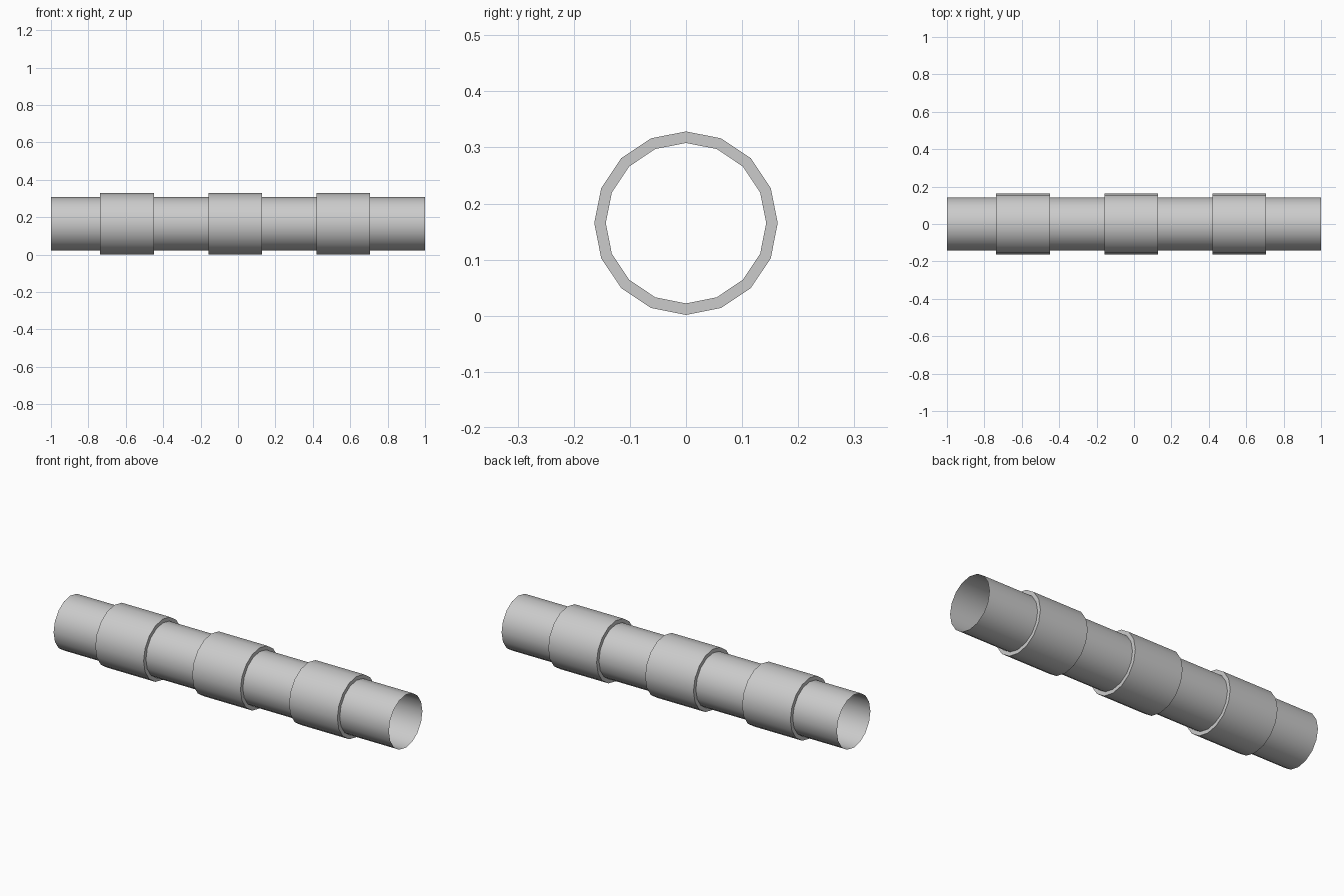
import bpy, bmesh, math

if "Cube" in bpy.data.objects:
    bpy.data.objects.remove(bpy.data.objects["Cube"])

SIDES = 16
CENTRE_Z = 0.165


def lathe_x(name, profile):
    """Revolve (x, radius) points around the horizontal pipe axis."""
    bm = bmesh.new()
    rings = []
    for x, r in profile:
        rings.append([bm.verts.new((x, r * math.cos(2 * math.pi * i / SIDES),
                                    CENTRE_Z + r * math.sin(2 * math.pi * i / SIDES)))
                      for i in range(SIDES)])
    for a, b in zip(rings, rings[1:]):
        for i in range(SIDES):
            j = (i + 1) % SIDES
            bm.faces.new((a[j], a[i], b[i], b[j]))
    bmesh.ops.recalc_face_normals(bm, faces=bm.faces)
    mesh = bpy.data.meshes.new(name)
    bm.to_mesh(mesh)
    bm.free()
    obj = bpy.data.objects.new(name, mesh)
    bpy.context.collection.objects.link(obj)
    bpy.ops.object.select_all(action='DESELECT')
    bpy.context.view_layer.objects.active = obj
    obj.select_set(True)
    bpy.ops.object.shade_smooth_by_angle(angle=math.radians(35))
    return obj


PIPE_R, SLEEVE_R = 0.143, 0.1635

# Thin open-ended pipe
lathe_x("pipe", [(-1, PIPE_R), (1, PIPE_R)])

# Three collars with flat ring ends meeting the pipe
for n, x in enumerate((-0.737, -0.159, 0.419)):
    lathe_x(f"sleeve_{n + 1}", [(x, PIPE_R), (x, SLEEVE_R),
                                (x + 0.288, SLEEVE_R), (x + 0.288, PIPE_R)])
